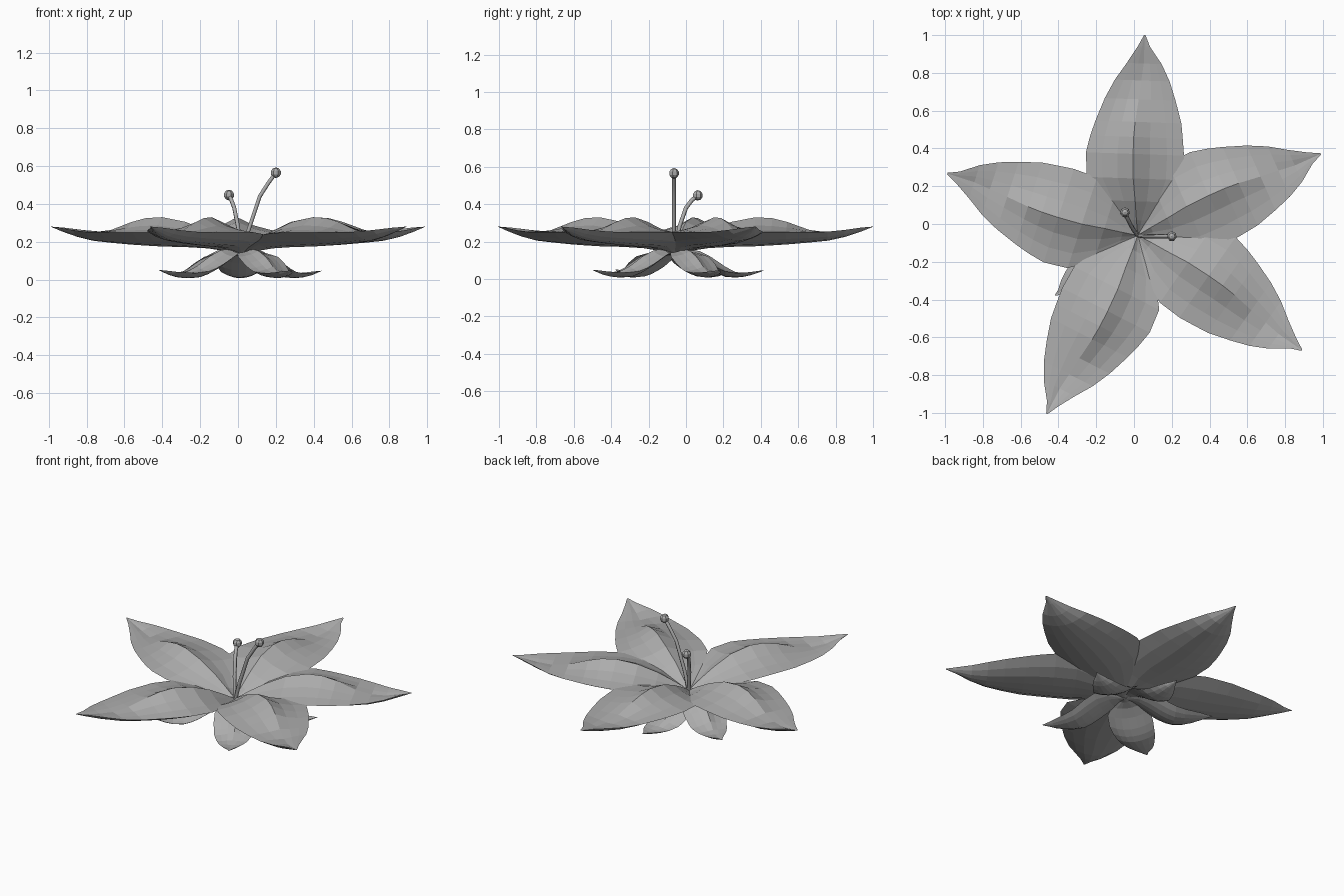
import bpy, bmesh
from math import radians, cos, sin
from mathutils import Vector

cube = bpy.data.objects.get("Cube")
if cube:
    bpy.data.objects.remove(cube)

grey = bpy.data.materials.new("soft_grey")
grey.use_nodes = True
grey.diffuse_color = (0.42, 0.42, 0.42, 1)
grey.node_tree.nodes["Principled BSDF"].inputs["Base Color"].default_value = (0.42, 0.42, 0.42, 1)

CENTRE = Vector((0.02, -0.06, 0))
BASE_Z = 0.2

# Petal stations: distance, left width, right width, ridge offset, ridge z, keel z, rim z
STATIONS = [
    (0.00, 0.012, 0.012, 0.00, 0.15, 0.135, 0.14),
    (0.08, 0.08, 0.07, 0.01, 0.20, 0.15, 0.17),
    (0.18, 0.20, 0.165, 0.02, 0.255, 0.165, 0.21),
    (0.30, 0.28, 0.225, 0.035, 0.305, 0.172, 0.24),
    (0.43, 0.29, 0.23, 0.04, 0.33, 0.175, 0.25),
    (0.52, 0.27, 0.22, 0.04, 0.325, 0.18, 0.25),
    (0.60, 0.245, 0.21, 0.035, 0.305, 0.185, 0.25),
    (0.72, 0.20, 0.175, 0.02, 0.262, 0.195, 0.25),
    (0.82, 0.15, 0.14, 0.01, 0.245, 0.205, 0.253),
    (0.91, 0.09, 0.095, 0.00, 0.25, 0.225, 0.262),
    (1.00, 0.035, 0.03, 0.00, 0.268, 0.255, 0.275),
    (1.06, 0.004, 0.004, 0.00, 0.281, 0.279, 0.28),
]


def cross_section(left, right, offset, ridge, keel, rim):
    """Closed loop: creased top from right rim to left rim, then back under the cupped base."""
    top = [(s / 3, rim + (ridge - rim) * h)
           for s, h in zip(range(-3, 4), (0, 0.15, 0.45, 1, 0.45, 0.15, 0))]
    base = [(s / 3, rim + (keel - rim) * (1 - (s / 3) ** 2)) for s in range(2, -3, -1)]
    for s, z in top + base:
        yield offset + s * ((left - offset) if s > 0 else (right + offset)), z


def leaf(name, angle, scale=1.0, lift=BASE_Z, droop=0.0):
    """One petal pointing along the angle, optionally smaller and drooping."""
    a = radians(angle)
    bm = bmesh.new()
    rings = []
    for t, *shape in STATIONS:
        k = min(t / 0.7, 1)
        drop = droop * k * k * (3 - 2 * k)
        ring = []
        for y, z in cross_section(*shape):
            px, py = t * scale, y * scale
            ring.append(bm.verts.new(CENTRE + Vector((
                px * cos(a) - py * sin(a),
                px * sin(a) + py * cos(a),
                lift + scale * (z - BASE_Z) - drop))))
        rings.append(ring)
    for r0, r1 in zip(rings, rings[1:]):
        for j in range(len(r0)):
            n = (j + 1) % len(r0)
            bm.faces.new((r0[j], r1[j], r1[n], r0[n]))
    bm.faces.new(rings[0])
    bm.faces.new(rings[-1][::-1])
    bmesh.ops.recalc_face_normals(bm, faces=bm.faces)
    mesh = bpy.data.meshes.new(name)
    bm.to_mesh(mesh)
    bm.free()
    mesh.materials.append(grey)
    bpy.context.collection.objects.link(bpy.data.objects.new(name, mesh))


# Large upper petals
for n, angle in enumerate((-35, 24, 88, 162, 243)):
    leaf(f"petal_{n + 1}", angle)

# Small drooping lower petals
for n, (angle, scale) in enumerate(((30, 0.46), (90, 0.45), (147, 0.49), (216, 0.51), (301, 0.485))):
    leaf(f"lower_petal_{n + 1}", angle, scale, 0.16, 0.15)


def stamen(name, points):
    """Thin bent stalk with a bead on its end."""
    curve = bpy.data.curves.new(name + "_stalk", "CURVE")
    curve.dimensions = "3D"
    curve.bevel_depth = 0.011
    curve.bevel_resolution = 1
    curve.use_fill_caps = True
    spline = curve.splines.new("POLY")
    spline.points.add(len(points) - 1)
    for p, co in zip(spline.points, points):
        p.co = (*co, 1)
    curve.materials.append(grey)
    bpy.context.collection.objects.link(bpy.data.objects.new(name + "_stalk", curve))
    bpy.ops.mesh.primitive_uv_sphere_add(segments=7, ring_count=5, radius=0.028, location=points[-1])
    bead = bpy.context.object
    bead.name = name + "_bead"
    bead.data.materials.append(grey)


# Two stamens
stamen("tall_stamen", [(0.02, -0.06, 0.13), (0.055, -0.065, 0.26), (0.115, -0.065, 0.44),
                       (0.16, -0.065, 0.51), (0.2, -0.065, 0.565)])
stamen("short_stamen", [(0.02, -0.06, 0.13), (0.0, -0.035, 0.28), (-0.02, 0.0, 0.38),
                        (-0.035, 0.03, 0.42), (-0.048, 0.062, 0.447)])
